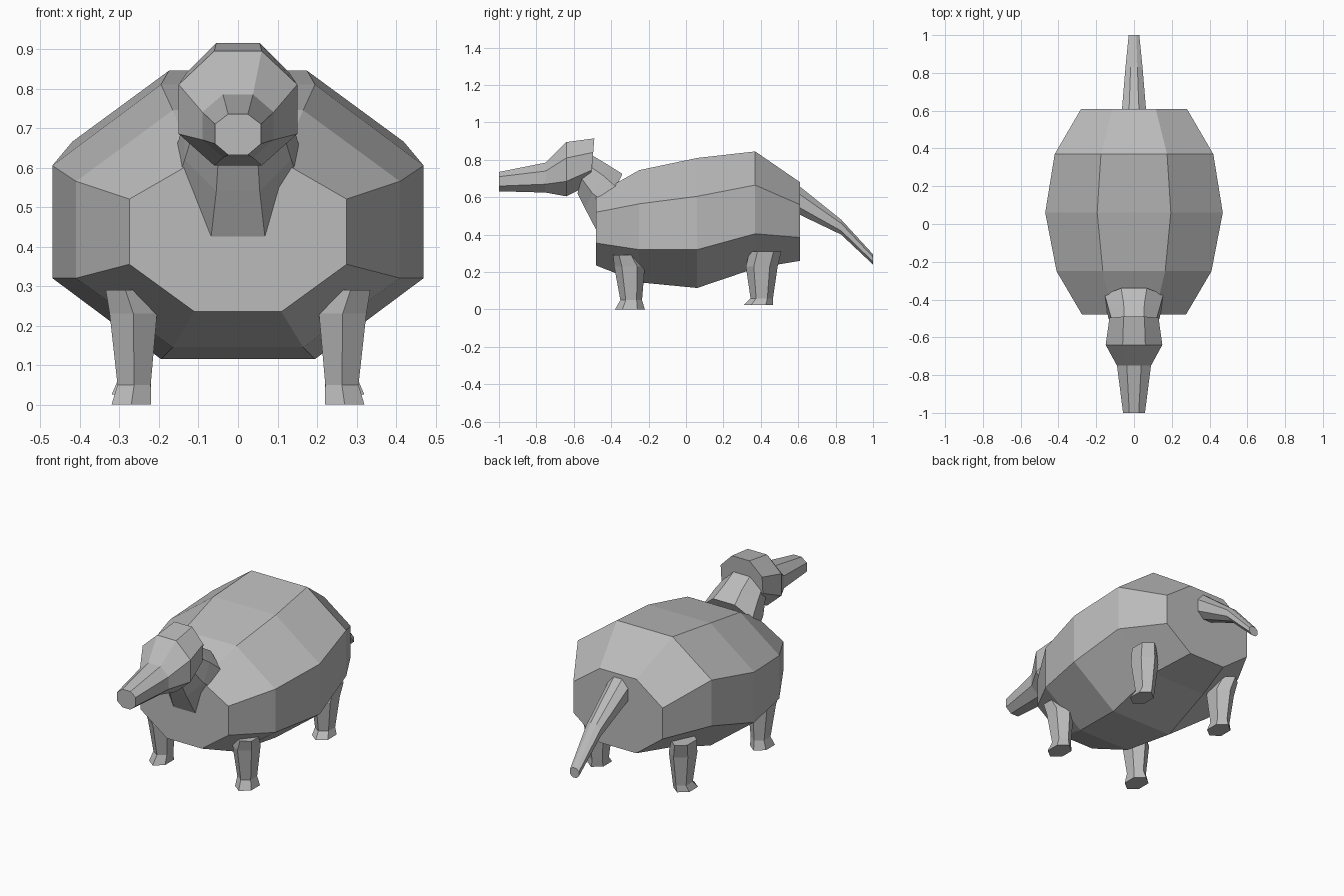
import bpy
import bmesh
import math

default_cube = bpy.data.objects.get("Cube")
if default_cube:
    bpy.data.objects.remove(default_cube, do_unlink=True)

# One plain grey for the whole animal
grey = bpy.data.materials.new("plain_grey")
grey.use_nodes = True
grey.diffuse_color = (0.5, 0.5, 0.5, 1)
grey.node_tree.nodes["Principled BSDF"].inputs["Base Color"].default_value = grey.diffuse_color


def section(front, back, wide, narrow, top, upper, lower, bottom):
    """Eight sided ring; its top lies at y = front and its bottom at y = back."""
    right_half = []
    for half_width, z in ((narrow, top), (wide, upper), (wide, lower), (narrow, bottom)):
        lean = (top - z) / (top - bottom)
        right_half.append((half_width, front + (back - front) * lean, z))
    left_half = [(-x, y, z) for x, y, z in reversed(right_half)]
    return right_half + left_half


def hexagon(x, y, z, radius_x, radius_y):
    """Flat six sided ring with a corner at the front and at the back."""
    ring = []
    for step in range(6):
        angle = math.radians(60 * step + 30)
        across = math.cos(angle) / math.cos(math.radians(30))
        ring.append((x + radius_x * across, y + radius_y * math.sin(angle), z))
    return ring


def loft(name, rings):
    """Join successive rings with flat faces and close both ends."""
    bm = bmesh.new()
    loops = [[bm.verts.new(point) for point in ring] for ring in rings]
    count = len(loops[0])
    for first, second in zip(loops, loops[1:]):
        for i in range(count):
            j = (i + 1) % count
            bm.faces.new((first[i], first[j], second[j], second[i]))
    bm.faces.new(loops[0])
    bm.faces.new(list(reversed(loops[-1])))
    bmesh.ops.recalc_face_normals(bm, faces=bm.faces)
    mesh = bpy.data.meshes.new(name)
    bm.to_mesh(mesh)
    bm.free()
    mesh.materials.append(grey)
    part = bpy.data.objects.new(name, mesh)
    bpy.context.collection.objects.link(part)
    return part


# Barrel shaped body, front to back
loft("body", [
    section(-.48, -.48, .275, .11, .615, .52, .355, .235),
    section(-.25, -.25, .41, .165, .745, .565, .32, .145),
    section(.06, .06, .47, .195, .81, .605, .32, .115),
    section(.37, .37, .42, .175, .845, .665, .405, .22),
    section(.61, .61, .28, .115, .68, .56, .385, .26),
])

# Short neck leaning forward into the head
loft("neck", [
    section(-.34, -.48, .155, .068, .725, .655, .56, .425),
    section(-.42, -.54, .135, .055, .775, .72, .62, .54),
    section(-.52, -.58, .11, .05, .835, .78, .7, .62),
])

# Head with a long tapering snout
loft("head", [
    section(-.49, -.51, .13, .055, .915, .84, .745, .67),
    section(-.64, -.64, .15, .06, .895, .81, .685, .605),
    section(-.75, -.75, .09, .038, .785, .74, .67, .625),
    section(-1, -1, .058, .025, .735, .71, .66, .632),
])

# Drooping tail
loft("tail", [
    section(.58, .58, .066, .027, .68, .635, .56, .52),
    section(.83, .83, .045, .018, .48, .46, .42, .4),
    section(1, 1, .028, .012, .295, .28, .255, .24),
])

# Four legs with flared feet, mirrored left and right
for side, label in ((1, "left"), (-1, "right")):
    loft("front_leg_" + label, [
        hexagon(side * .285, -.325, .29, .05, .065),
        hexagon(side * .265, -.302, .23, .06, .082),
        hexagon(side * .263, -.293, .05, .042, .058),
        hexagon(side * .27, -.3, 0, .05, .08),
    ])
    loft("rear_leg_" + label, [
        hexagon(side * .285, .425, .31, .05, .085),
        hexagon(side * .265, .405, .23, .06, .085),
        hexagon(side * .263, .405, .06, .042, .06),
        hexagon(side * .27, .388, .025, .05, .078),
    ])
